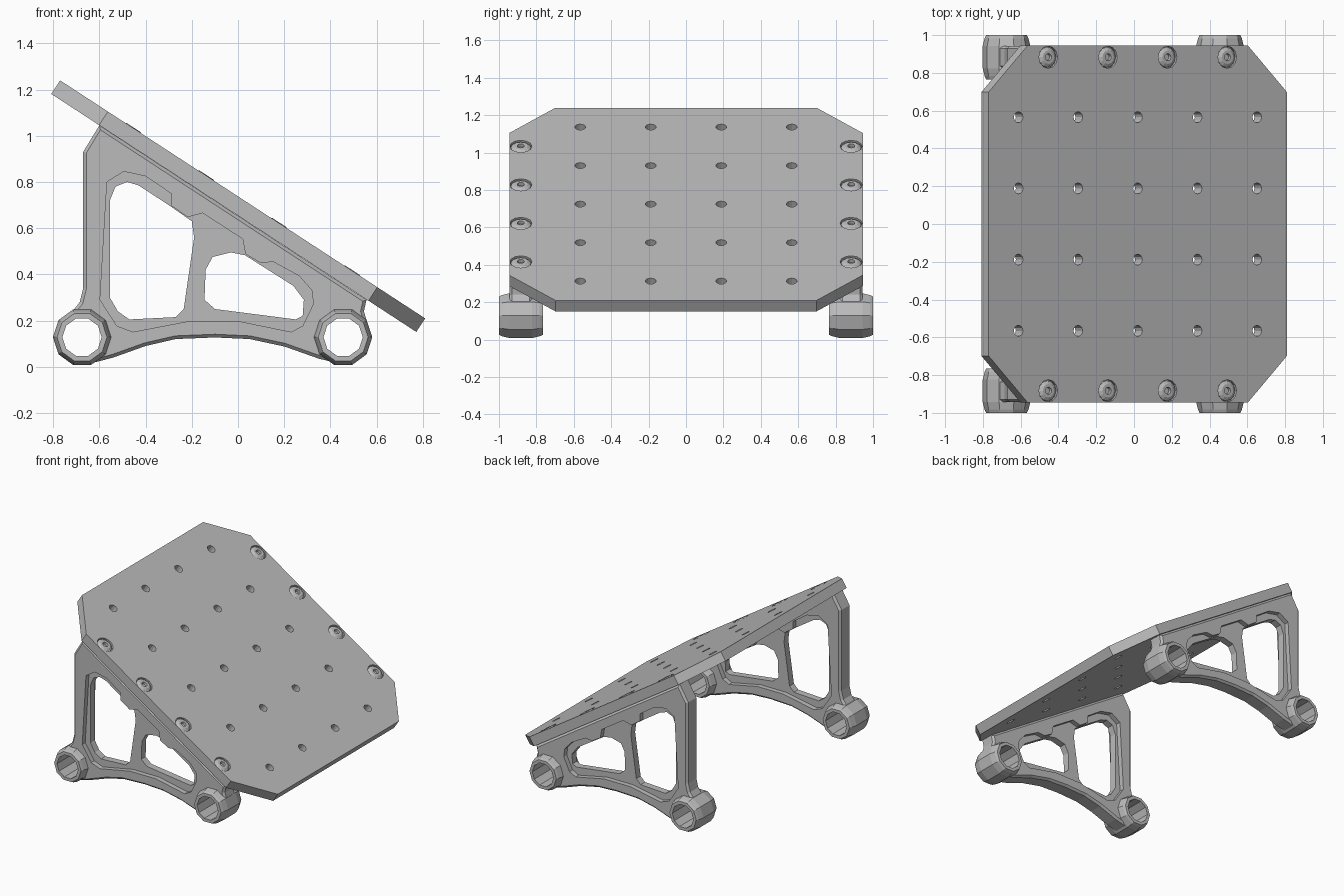
import bpy, bmesh, math
from mathutils import Matrix, Vector

cube = bpy.data.objects.get("Cube")
if cube:
    bpy.data.objects.remove(cube, do_unlink=True)

grey = bpy.data.materials.new("light_grey")
grey.use_nodes = True
colour = (0.5, 0.5, 0.5, 1)
grey.diffuse_color = colour
grey.node_tree.nodes["Principled BSDF"].inputs["Base Color"].default_value = colour


def prism(bm, pts, z0, z1, chamfer=0):
    """Extrude an outline along local z, optionally chamfering both rims."""
    part = bmesh.new()
    base = part.faces.new([part.verts.new((x, y, z0)) for x, y in pts])
    ext = bmesh.ops.extrude_face_region(part, geom=[base])
    top = [v for v in ext["geom"] if isinstance(v, bmesh.types.BMVert)]
    bmesh.ops.translate(part, verts=top, vec=(0, 0, z1 - z0))
    bmesh.ops.recalc_face_normals(part, faces=part.faces)
    if chamfer:
        rims = [e for e in part.edges if abs(e.verts[0].co.z - e.verts[1].co.z) < 1e-5]
        bmesh.ops.bevel(part, geom=rims, offset=chamfer, segments=1, affect='EDGES')
    mesh = bpy.data.meshes.new("temp")
    part.to_mesh(mesh)
    part.free()
    bm.from_mesh(mesh)
    bpy.data.meshes.remove(mesh)


def cone(bm, x, y, z0, z1, r0, r1, sides=12):
    bmesh.ops.create_cone(bm, cap_ends=True, segments=sides, radius1=r0, radius2=r1,
                          depth=z1 - z0, matrix=Matrix.Translation((x, y, (z0 + z1) / 2)))


def lathe(bm, profile, x, y, sides, closed):
    """Turn a (radius, z) profile around a vertical axis at x, y."""
    rings = [[bm.verts.new((x + r * math.cos(math.tau * k / sides),
                            y + r * math.sin(math.tau * k / sides), z))
              for k in range(sides)] for r, z in profile]
    for i in range(len(rings) if closed else len(rings) - 1):
        a, b = rings[i], rings[(i + 1) % len(rings)]
        for k in range(sides):
            n = (k + 1) % sides
            bm.faces.new((a[k], a[n], b[n], b[k]))
    if not closed:
        bm.faces.new(rings[0])
        bm.faces.new(rings[-1])
    bmesh.ops.recalc_face_normals(bm, faces=bm.faces)


def make(name, bm):
    mesh = bpy.data.meshes.new(name)
    bm.to_mesh(mesh)
    bm.free()
    mesh.materials.append(grey)
    obj = bpy.data.objects.new(name, mesh)
    bpy.context.collection.objects.link(obj)
    return obj


def cut(obj, bm):
    """Subtract a temporary cutter from an object."""
    cutter = make("cutter", bm)
    cutter.hide_render = True
    mod = obj.modifiers.new("cut", 'BOOLEAN')
    mod.operation, mod.solver, mod.object = 'DIFFERENCE', 'EXACT', cutter
    bpy.context.view_layer.update()
    result = bpy.data.meshes.new_from_object(
        obj.evaluated_get(bpy.context.evaluated_depsgraph_get()))
    obj.modifiers.clear()
    obj.data = result
    bpy.data.objects.remove(cutter, do_unlink=True)


# Sloping plate with cut corners, drilled grid and screw seats
HALF_L, HALF_W, THICK, CORNER, PITCH = 0.943, 0.945, 0.07, 0.247, 0.377
SCREW_Y = 0.883
quarter = [(HALF_L, HALF_W - CORNER), (HALF_L - CORNER, HALF_W)]
outline = (quarter + [(-x, y) for x, y in quarter[::-1]]
           + [(-x, -y) for x, y in quarter] + [(x, -y) for x, y in quarter[::-1]])
bm = bmesh.new()
prism(bm, outline, -THICK, 0)
plate = make("sloping_plate", bm)

screws = [(PITCH * (i - 1.5), s * SCREW_Y) for i in range(4) for s in (-1, 1)]
bm = bmesh.new()
for i in range(5):
    for j in range(4):
        cone(bm, PITCH * (i - 2), PITCH * (j - 1.5), -0.1, 0.03, 0.029, 0.029)
for x, y in screws:
    cone(bm, x, y, -0.016, 0.016, 0.059, 0.059)
cut(plate, bm)

# Screw heads with a sunken socket
bm = bmesh.new()
for x, y in screws:
    lathe(bm, [(0.056, -0.02), (0.054, -0.008), (0.036, 0.003), (0.019, 0.003), (0.017, -0.014)],
          x, y, 12, False)
heads = make("screw_heads", bm)

slope = Matrix.Translation((0.02, 0, 0.7245)) @ Matrix.Rotation(math.radians(33.1), 4, 'Y')
plate.matrix_world = slope
heads.matrix_world = slope

# Side bracket: chamfered outline, sunken web with two windows
BOSSES = [(-0.675, 0.128), (0.455, 0.128)]
WALL, WEB, BOSS = 0.06, 0.025, 0.1175
frame = [(-0.60, 1.045), (-0.67, 0.93), (-0.67, 0.34), (-0.685, 0.28), (-0.72, 0.235),
         (-0.77, 0.185), (-0.78, 0.10), (-0.73, 0.03), (-0.64, 0.014), (-0.54, 0.04),
         (-0.40, 0.09), (-0.27, 0.12), (-0.10, 0.127), (0.05, 0.12), (0.20, 0.088),
         (0.35, 0.035), (0.44, 0.014), (0.52, 0.04), (0.56, 0.11), (0.56, 0.19),
         (0.545, 0.24), (0.556, 0.29)]
recess = [(-0.567, 0.80), (-0.494, 0.845), (-0.40, 0.825), (-0.287, 0.748), (-0.287, 0.696),
          (-0.218, 0.648), (-0.153, 0.665), (0.02, 0.553), (0.032, 0.488), (0.097, 0.45),
          (0.153, 0.454), (0.265, 0.393), (0.32, 0.33), (0.326, 0.272), (0.28, 0.177),
          (0.23, 0.151), (0.0, 0.198), (-0.21, 0.198), (-0.455, 0.151), (-0.524, 0.177),
          (-0.597, 0.29)]
tall_window = [(-0.555, 0.72), (-0.53, 0.78), (-0.48, 0.80), (-0.43, 0.785), (-0.30, 0.70),
               (-0.20, 0.63), (-0.19, 0.56), (-0.235, 0.25), (-0.27, 0.215), (-0.47, 0.205),
               (-0.52, 0.24), (-0.555, 0.30)]
low_window = [(-0.14, 0.42), (-0.11, 0.475), (-0.03, 0.495), (0.03, 0.483), (0.24, 0.35),
              (0.285, 0.29), (0.28, 0.22), (0.25, 0.205), (-0.10, 0.25), (-0.145, 0.29)]

bm = bmesh.new()
prism(bm, frame, -WALL, WALL, chamfer=0.014)
bracket = make("front_bracket", bm)
for s in (-1, 1):
    bm = bmesh.new()
    prism(bm, recess, *sorted((s * WEB, s * 0.1)))
    cut(bracket, bm)
bm = bmesh.new()
prism(bm, tall_window, -0.1, 0.1)
prism(bm, low_window, -0.1, 0.1)
for x, y in BOSSES:
    cone(bm, x, y, -0.1, 0.1, 0.1, 0.1, 10)
cut(bracket, bm)

# Hollow pivot bosses at the feet
bm = bmesh.new()
for x, y in BOSSES:
    lathe(bm, [(0.085, -BOSS), (0.108, -BOSS), (0.116, -0.1), (0.126, -WALL), (0.126, WALL),
               (0.116, 0.1), (0.108, BOSS), (0.085, BOSS)], x, y, 10, True)
bosses = make("front_bosses", bm)

# Stand the bracket upright and repeat it at the back
upright = Matrix.Rotation(math.pi / 2, 4, 'X')
for obj in (bracket, bosses):
    back = obj.copy()
    back.name = obj.name.replace("front", "back")
    bpy.context.collection.objects.link(back)
    obj.matrix_world = Matrix.Translation((0, -SCREW_Y, 0)) @ upright
    back.matrix_world = Matrix.Translation((0, SCREW_Y, 0)) @ upright
